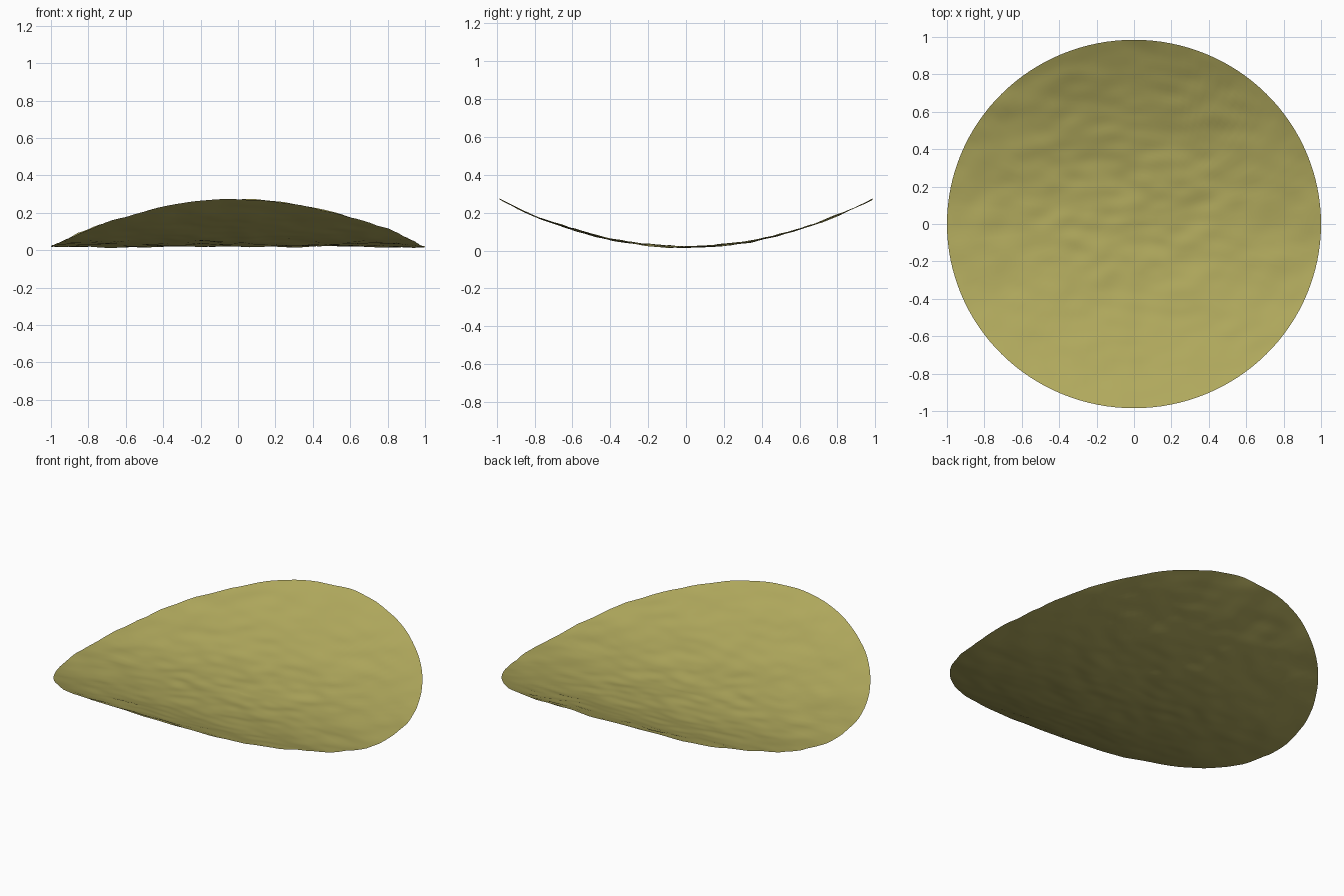
import bpy, bmesh, math
from mathutils import Vector, noise

cube = bpy.data.objects.get("Cube")
if cube:
    bpy.data.objects.remove(cube, do_unlink=True)

RINGS, SEGMENTS = 48, 128
HALF_DEPTH = 0.985   # curling shortens the disc along y
BASE, RISE = 0.02, 0.25


def crisp_material():
    mat = bpy.data.materials.new("golden_crisp")
    mat.use_nodes = True
    color = (0.44, 0.40, 0.11, 1)
    mat.diffuse_color = color
    mat.node_tree.nodes["Principled BSDF"].inputs["Base Color"].default_value = color
    return mat


def bumps(x, y):
    """Broad swells and small wrinkles, stretched a little along x."""
    swell = noise.noise(Vector((x * 3, y * 4.5, 3.7)))
    wrinkle = noise.noise(Vector((x * 8, y * 13, 9.1)))
    return 0.009 * swell + 0.006 * wrinkle


# Flat round sheet, spun from a radius line
bm = bmesh.new()
line = [bm.verts.new((i / RINGS, 0, 0)) for i in range(RINGS + 1)]
edges = [bm.edges.new(pair) for pair in zip(line, line[1:])]
bmesh.ops.spin(bm, geom=line + edges, cent=(0, 0, 0), axis=(0, 0, 1),
               angle=math.tau, steps=SEGMENTS, use_duplicate=False)
bmesh.ops.remove_doubles(bm, verts=bm.verts, dist=0.0001)

# Curl the front and back upwards and add the bumpy surface
for v in bm.verts:
    x, y = v.co.x, v.co.y
    v.co.z = BASE + RISE * y * y + bumps(x, y)
    v.co.y = y * HALF_DEPTH

bm.normal_update()
if sum(f.normal.z for f in bm.faces) < 0:
    bmesh.ops.reverse_faces(bm, faces=bm.faces)

mesh = bpy.data.meshes.new("curved_crisp")
bm.to_mesh(mesh)
bm.free()
mesh.materials.append(crisp_material())
mesh.shade_smooth()
crisp = bpy.data.objects.new("curved_crisp", mesh)
bpy.context.collection.objects.link(crisp)
